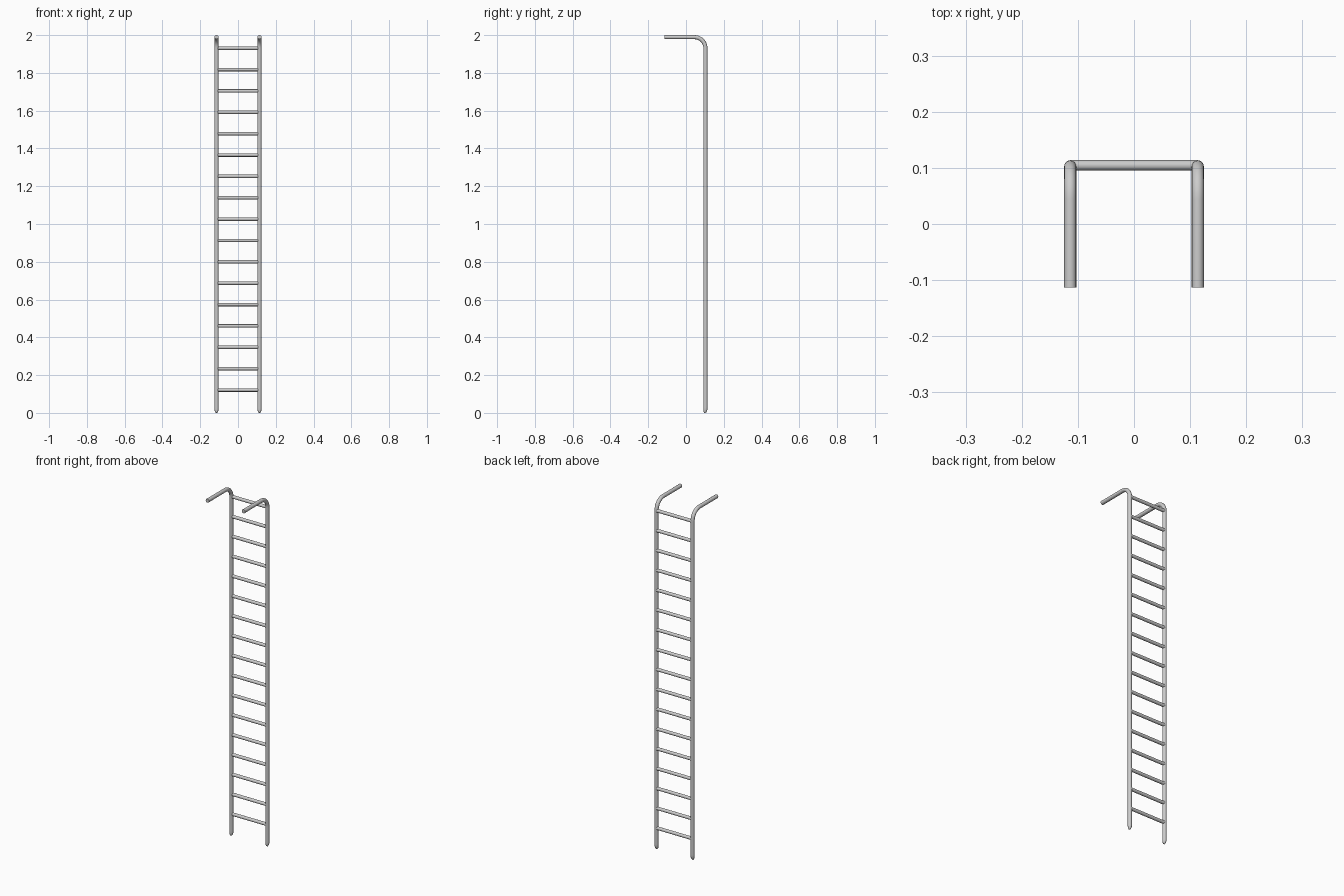
import bpy, bmesh, math
from mathutils import Vector

if "Cube" in bpy.data.objects:
    bpy.data.objects.remove(bpy.data.objects["Cube"])

SIDES = 16
RAIL_X, RAIL_Y = 0.1137, 0.1028
RAIL_R, RUNG_R = 0.0108, 0.0092
BEND = 0.058


def tube(name, path, radii, side):
    """Sweep a circle along a planar path; side is the normal of the path's plane."""
    bm = bmesh.new()
    pts = [Vector(p) for p in path]
    rings = []
    for i, p in enumerate(pts):
        tangent = (pts[min(i + 1, len(pts) - 1)] - pts[max(i - 1, 0)]).normalized()
        up = tangent.cross(side)
        ring = []
        for k in range(SIDES):
            a = 2 * math.pi * k / SIDES
            ring.append(bm.verts.new(p + radii[i] * (math.cos(a) * side + math.sin(a) * up)))
        rings.append(ring)
    for a, b in zip(rings, rings[1:]):
        for k in range(SIDES):
            n = (k + 1) % SIDES
            bm.faces.new((a[k], a[n], b[n], b[k]))
    bm.faces.new(rings[0])
    bm.faces.new(rings[-1])
    bmesh.ops.recalc_face_normals(bm, faces=bm.faces)
    mesh = bpy.data.meshes.new(name)
    bm.to_mesh(mesh)
    bm.free()
    obj = bpy.data.objects.new(name, mesh)
    bpy.context.collection.objects.link(obj)
    bpy.ops.object.select_all(action='DESELECT')
    obj.select_set(True)
    bpy.context.view_layer.objects.active = obj
    bpy.ops.object.shade_smooth_by_angle(angle=math.radians(35))
    return obj


# Side rails: tapered foot, straight upright, quarter bend, forward hook arm
top_z = 2.0 - RAIL_R
profile = [(RAIL_Y - 0.004, 0.0), (RAIL_Y - 0.002, 0.007), (RAIL_Y, 0.018), (RAIL_Y, 0.03)]
radii = [0.004, 0.0085, RAIL_R, RAIL_R]
for i in range(11):
    a = math.pi / 2 * i / 10
    profile.append((RAIL_Y - BEND + BEND * math.cos(a), top_z - BEND + BEND * math.sin(a)))
profile.append((-0.1132, top_z))
radii += [RAIL_R] * (len(profile) - len(radii))
for label, sx in (("left", -1), ("right", 1)):
    tube(label + "_rail", [(sx * RAIL_X, y, z) for y, z in profile], radii, Vector((1, 0, 0)))

# Rungs: evenly spaced bars between the rails
for i in range(17):
    z = 0.121 + i * 0.1131
    tube(f"rung_{i + 1}", [(-RAIL_X, 0.1045, z), (RAIL_X, 0.1045, z)], [RUNG_R] * 2, Vector((0, 0, 1)))
